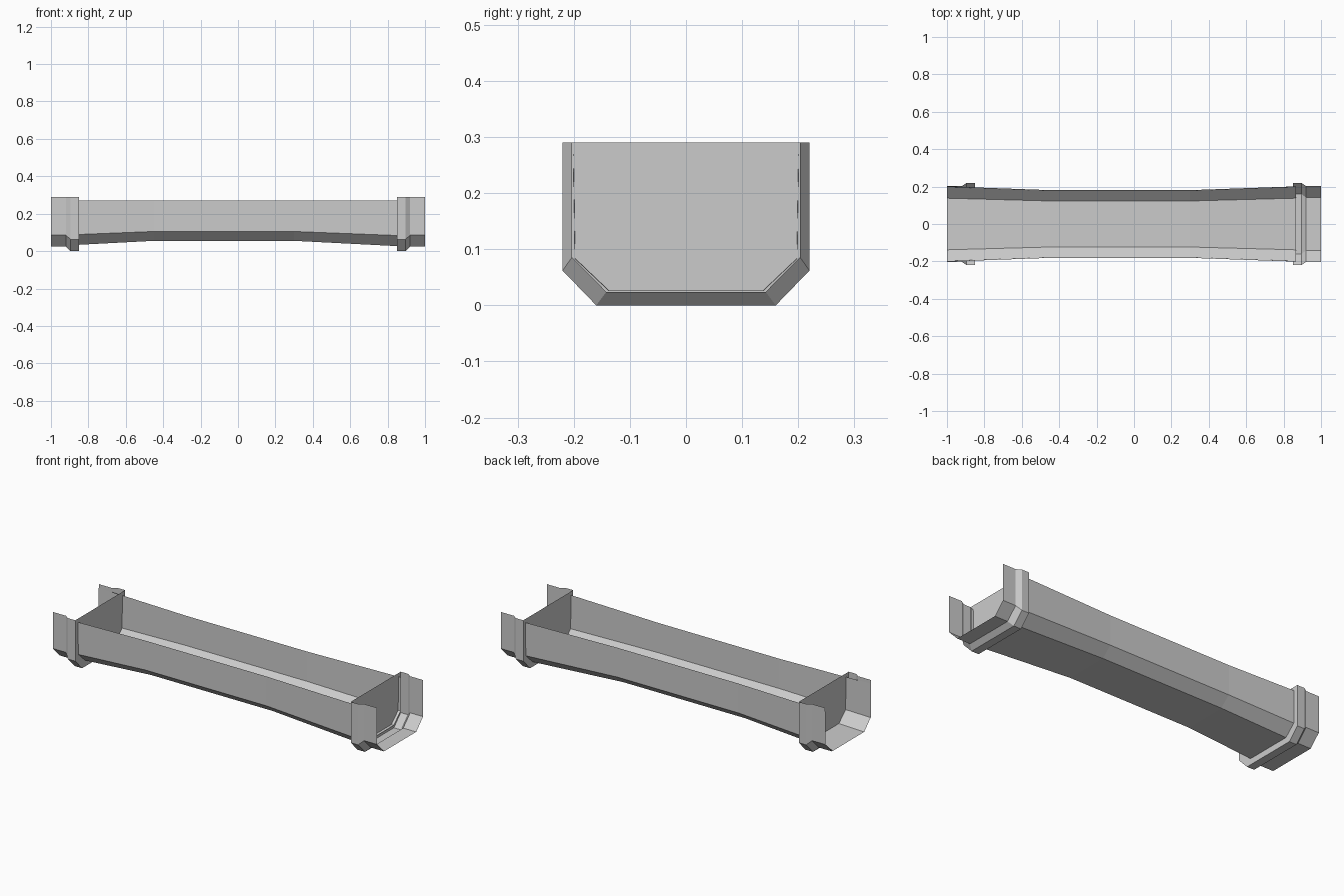
import bpy, bmesh

if "Cube" in bpy.data.objects:
    bpy.data.objects.remove(bpy.data.objects["Cube"])


def section(top_half, side_half, top, knee, floor_half, floor):
    """Open chamfered U profile, from one rim over the floor to the other."""
    half = [(top_half, top), (side_half, knee), (floor_half, floor)]
    return [(-y, z) for y, z in half] + [(y, z) for y, z in reversed(half)]


def finish(name, bm):
    mesh = bpy.data.meshes.new(name)
    bm.to_mesh(mesh)
    bm.free()
    obj = bpy.data.objects.new(name, mesh)
    bpy.context.collection.objects.link(obj)
    return obj


def loft(name, stations, cap_first=False):
    """Skin a sheet through (x, profile) stations."""
    bm = bmesh.new()
    rows = [[bm.verts.new((x, y, z)) for y, z in prof] for x, prof in stations]
    for a, b in zip(rows, rows[1:]):
        for i in range(len(a) - 1):
            bm.faces.new((a[i], b[i], b[i + 1], a[i + 1]))
    if cap_first:
        bm.faces.new(rows[0])
    bmesh.ops.recalc_face_normals(bm, faces=bm.faces[:])
    return finish(name, bm)


# Trough channel: pinched in the middle, reaching through the left collar
wide = section(0.201, 0.198, 0.27, 0.083, 0.138, 0.026)
narrow = section(0.181, 0.179, 0.27, 0.105, 0.123, 0.055)
loft("trough", [(-1.0, wide), (-0.45, narrow), (0.3, narrow), (0.865, wide)])

# End collars: raised rib, sloped step, flange, and closing bulkhead
rib = section(0.22, 0.22, 0.29, 0.062, 0.16, 0.0)
flange = section(0.203, 0.203, 0.29, 0.086, 0.142, 0.024)
for side, s in (("left", -1), ("right", 1)):
    loft(side + "_collar",
         [(s * 0.85, rib), (s * 0.895, rib), (s * 0.92, flange), (s * 1.0, flange)],
         cap_first=True)
